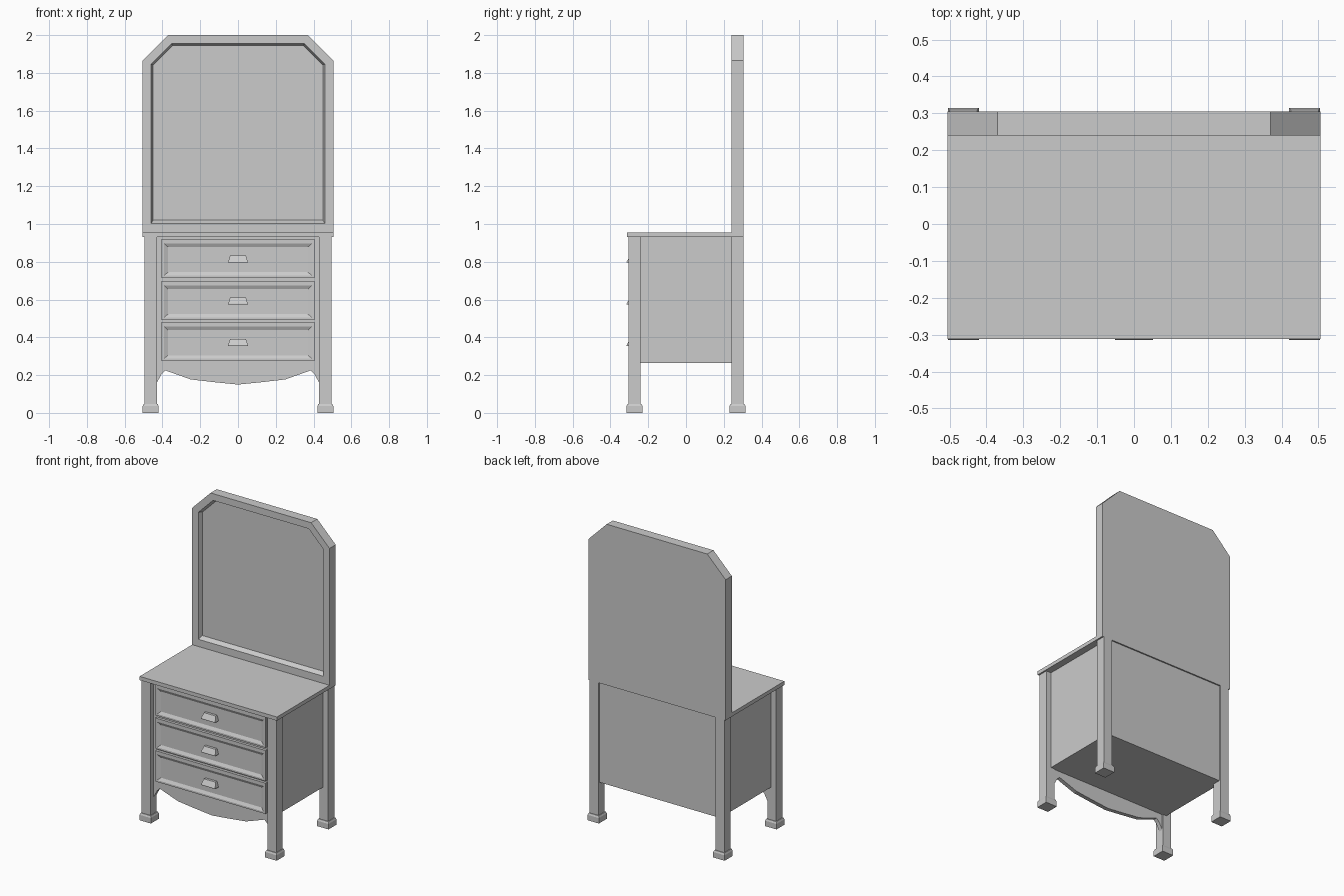
import bpy, bmesh

if "Cube" in bpy.data.objects:
    bpy.data.objects.remove(bpy.data.objects["Cube"])


def loft(name, rings):
    """Skin a stack of equal-length point rings and cap both ends."""
    bm = bmesh.new()
    loops = [[bm.verts.new(p) for p in ring] for ring in rings]
    n = len(loops[0])
    for a, b in zip(loops, loops[1:]):
        for i in range(n):
            j = (i + 1) % n
            bm.faces.new((a[i], a[j], b[j], b[i]))
    bm.faces.new(loops[0][::-1])
    bm.faces.new(loops[-1])
    bmesh.ops.recalc_face_normals(bm, faces=bm.faces)
    me = bpy.data.meshes.new(name)
    bm.to_mesh(me)
    bm.free()
    ob = bpy.data.objects.new(name, me)
    bpy.context.collection.objects.link(ob)
    return ob


def rect_xy(cx, cy, hx, hy, z):
    return [(cx - hx, cy - hy, z), (cx + hx, cy - hy, z),
            (cx + hx, cy + hy, z), (cx - hx, cy + hy, z)]


def rect_xz(hx, z0, z1, y):
    return [(-hx, y, z0), (hx, y, z0), (hx, y, z1), (-hx, y, z1)]


def box(name, x0, x1, y0, y1, z0, z1):
    cx, cy, hx, hy = (x0 + x1) / 2, (y0 + y1) / 2, (x1 - x0) / 2, (y1 - y0) / 2
    return loft(name, [rect_xy(cx, cy, hx, hy, z) for z in (z0, z1)])


def arch(hx, z0, z_side, hx_top, z1, y):
    """Rectangle with the two upper corners cut off."""
    return [(-hx, y, z0), (hx, y, z0), (hx, y, z_side),
            (hx_top, y, z1), (-hx_top, y, z1), (-hx, y, z_side)]


# Mirror back with a bevelled recess
loft("mirror_frame", [
    arch(0.505, 0.93, 1.865, 0.37, 2.0, 0.305),
    arch(0.505, 0.93, 1.865, 0.37, 2.0, 0.24),
    arch(0.46, 1.003, 1.847, 0.352, 1.955, 0.24),
    arch(0.449, 1.02, 1.841, 0.346, 1.944, 0.268)])

# Table top and cabinet
box("table_top", -0.505, 0.505, -0.312, 0.24, 0.93, 0.955)
box("cabinet_body", -0.458, 0.458, -0.262, 0.296, 0.265, 0.93)

# Front board with the shaped apron along its lower edge
half = [(0.12, 0.162), (0.25, 0.177), (0.385, 0.225), (0.405, 0.205), (0.435, 0.15)]
outline = ([(-x, z) for x, z in reversed(half)] + [(0, 0.15)] + half
           + [(0.435, 0.93), (-0.435, 0.93)])
loft("front_apron", [[(x, y, z) for x, z in outline] for y in (-0.272, -0.245)])

# Legs with tapered block feet
for sx, side in ((-1, "left"), (1, "right")):
    for sy, end in ((-1, "front"), (1, "back")):
        cx, cy = sx * 0.4625, sy * 0.2725
        levels = [(0.042, 0), (0.042, 0.036), (0.037, 0.048), (0.0325, 0.048), (0.0325, 0.93)]
        loft(f"{end}_{side}_leg", [rect_xy(cx, cy, h, h, z) for h, z in levels])

# Drawers with recessed bevelled panels and wedge handles
drawers = ((0.715, 0.92), (0.493, 0.697), (0.275, 0.48))
for k, (z0, z1) in enumerate(drawers, 1):
    loft(f"drawer_{k}", [
        rect_xz(0.405, z0, z1, -0.255),
        rect_xz(0.405, z0, z1, -0.29),
        rect_xz(0.392, z0 + 0.012, z1 - 0.022, -0.29),
        rect_xz(0.37, z0 + 0.03, z1 - 0.042, -0.28)])
    h = z0 + 0.08
    loft(f"handle_{k}", [
        [(-0.052, -0.27, h), (0.052, -0.27, h), (0.052, -0.314, h), (-0.052, -0.314, h)],
        [(-0.052, -0.27, h + 0.005), (0.052, -0.27, h + 0.005),
         (0.052, -0.314, h + 0.005), (-0.052, -0.314, h + 0.005)],
        [(-0.042, -0.27, h + 0.037), (0.042, -0.27, h + 0.037),
         (0.042, -0.297, h + 0.037), (-0.042, -0.297, h + 0.037)]])
